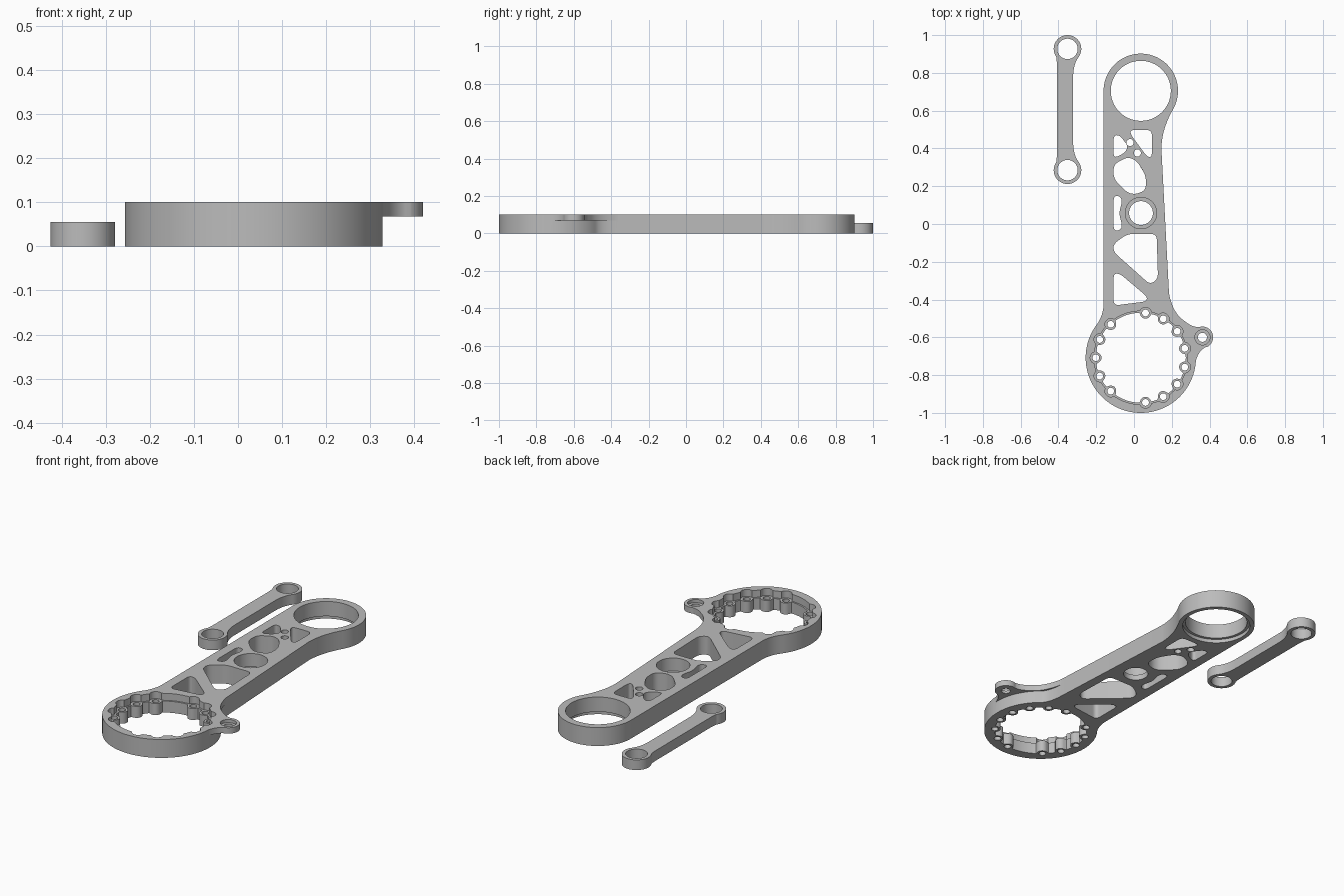
import bpy, bmesh
from math import sin, cos, pi, radians, sqrt
from mathutils import Vector

if "Cube" in bpy.data.objects:
    bpy.data.objects.remove(bpy.data.objects["Cube"])

metal = bpy.data.materials.new("light grey metal")
metal.use_nodes = True
grey = (0.5, 0.5, 0.5, 1)
metal.diffuse_color = grey
metal.node_tree.nodes["Principled BSDF"].inputs["Base Color"].default_value = grey


def arc(c, r, a, b, n=48):
    return [(c[0] + r * cos(radians(a + (b - a) * i / n)),
             c[1] + r * sin(radians(a + (b - a) * i / n))) for i in range(n + 1)]


def circle(c, r, n=64):
    return arc(c, r, 0, 360, n)[:-1]


def bend(p, c, q, n=10):
    """Quadratic curve from p to q pulled toward c."""
    p, c, q = Vector(p), Vector(c), Vector(q)
    return [tuple(p * (1 - t) ** 2 + c * 2 * t * (1 - t) + q * t * t)
            for t in (i / n for i in range(n + 1))]


def rounded(points, r=0.02):
    """Polygon with every corner rounded."""
    pts, out = [Vector(p) for p in points], []
    for i, p in enumerate(pts):
        a, b = pts[i - 1] - p, pts[(i + 1) % len(pts)] - p
        ra, rb = min(r, a.length * 0.45), min(r, b.length * 0.45)
        out += bend(p + a.normalized() * ra, p, p + b.normalized() * rb, 6)
    return out


def prism(name, outline, z0, z1):
    bm = bmesh.new()
    pts = [p for i, p in enumerate(outline)
           if (Vector(p) - Vector(outline[i - 1])).length > 1e-4]
    face = bm.faces.new([bm.verts.new((x, y, z0)) for x, y in pts])
    ext = bmesh.ops.extrude_face_region(bm, geom=[face])
    for v in ext["geom"]:
        if isinstance(v, bmesh.types.BMVert):
            v.co.z = z1
    bmesh.ops.recalc_face_normals(bm, faces=bm.faces)
    me = bpy.data.meshes.new(name)
    bm.to_mesh(me)
    bm.free()
    me.materials.append(metal)
    ob = bpy.data.objects.new(name, me)
    bpy.context.collection.objects.link(ob)
    return ob


def activate(ob):
    bpy.ops.object.select_all(action='DESELECT')
    ob.select_set(True)
    bpy.context.view_layer.objects.active = ob


def combine(ob, outline, z0, z1, op='DIFFERENCE'):
    tool = prism("helper", outline, z0, z1)
    tool.hide_render = True
    mod = ob.modifiers.new("bool", 'BOOLEAN')
    mod.operation, mod.solver, mod.object = op, 'EXACT', tool
    activate(ob)
    bpy.ops.object.modifier_apply(modifier=mod.name)
    bpy.data.objects.remove(tool)


def finish(ob):
    activate(ob)
    bpy.ops.object.shade_smooth_by_angle(angle=radians(30))


TOP = 0.1
LOW, HIGH = -0.05, 0.2      # through-cut range
small, large, boss, lug = (0.036, 0.705), (0.036, -0.708), (0.037, 0.058), (0.362, -0.6)

# Arm body: small ring, tapered beam and large ring in one outline
right_foot = arc(large, 0.292, 50, -217, 110)
outline = arc(small, 0.197, 180, -30)
outline += bend(outline[-1], (0.147, 0.503), (0.145, 0.40))
outline += bend((0.185, -0.36), (0.188, -0.454), right_foot[0])
outline += right_foot
outline += bend(right_foot[-1], (-0.161, -0.482), (-0.161, -0.42))
arm = prism("arm", outline, 0, TOP)

# Thin side lug on the upper part of the large ring
tip = arc(lug, 0.057, 110, -60)
lug_outline = bend((0.18, -0.33), (0.195, -0.47), (0.27, -0.515))
lug_outline += bend((0.27, -0.515), (0.305, -0.545), tip[0]) + tip
lug_outline += bend(tip[-1], (0.335, -0.66), (0.318, -0.765)) + [(0.1, -0.7)]
combine(arm, lug_outline, 0.068, TOP, 'UNION')
combine(arm, circle(lug, 0.024, 32), LOW, HIGH)
combine(arm, circle(lug, 0.04, 32), 0.083, HIGH)

# Small ring bore, with a shallow wider seat underneath
combine(arm, circle(small, 0.159), LOW, HIGH)
combine(arm, circle(small, 0.174), LOW, 0.02)

# Centre bore with a seat cut from above
combine(arm, circle(boss, 0.063), LOW, HIGH)
combine(arm, circle(boss, 0.083), 0.03, HIGH)

# Large ring: scalloped bore, scalloped recess and bolt holes
BOLT_R, LOBE = 0.238, 0.03
bolts = [180 + 24 * i for i in range(15) if i not in (3, 12)]


def scallops(base, side):
    pts = []
    for i in range(360):
        off = min(abs((i - b + 180) % 360 - 180) for b in bolts)
        d, r = radians(off) * BOLT_R, base
        if d < LOBE:
            edge = BOLT_R + side * sqrt(LOBE ** 2 - d * d)
            r = max(r, edge) if side > 0 else min(r, edge)
        pts.append((large[0] + r * cos(radians(i)), large[1] + r * sin(radians(i))))
    return pts


combine(arm, scallops(0.238, -1), LOW, HIGH)
combine(arm, scallops(0.247, 1), 0.062, HIGH)
for b in bolts:
    centre = (large[0] + BOLT_R * cos(radians(b)), large[1] + BOLT_R * sin(radians(b)))
    combine(arm, circle(centre, 0.018, 20), LOW, HIGH)

# Weight-saving windows through the beam
windows = [
    [(-0.108, 0.47), (-0.075, 0.47), (-0.03, 0.41), (-0.05, 0.375), (-0.108, 0.347)],
    [(-0.018, 0.498), (0.095, 0.498), (0.095, 0.355), (0.07, 0.355), (-0.018, 0.475)],
    [(-0.035, 0.355), (0.015, 0.335), (0.063, 0.255), (0.063, 0.18),
     (0.01, 0.157), (-0.035, 0.165), (-0.108, 0.24), (-0.108, 0.315)],
    [(-0.108, 0.148), (-0.075, 0.148), (-0.062, 0.12), (-0.08, 0.058),
     (-0.062, -0.01), (-0.075, -0.034), (-0.108, -0.034)],
    [(-0.035, -0.053), (0.12, -0.053), (0.127, -0.29), (0.085, -0.32),
     (-0.108, -0.148), (-0.108, -0.105)],
    [(-0.108, -0.263), (-0.075, -0.263), (0.07, -0.385), (0.065, -0.41), (-0.108, -0.432)],
]
for w in windows:
    combine(arm, rounded(w, 0.03), LOW, HIGH)
for c in ((-0.021, 0.431), (0.018, 0.376)):
    combine(arm, circle(c, 0.019, 24), LOW, HIGH)
finish(arm)

# Separate link: two eyes joined by a narrower bar
eye_top, mid = (-0.352, 0.927), 0.606
cap = arc(eye_top, 0.073, 215, -35)
half = bend((-0.408, 0.80), (-0.407, 0.86), cap[0]) + cap
half += bend(cap[-1], (-0.322, 0.845), (-0.322, 0.78))
link = prism("link", half + [(x, 2 * mid - y) for x, y in reversed(half)], 0, 0.055)
for y in (eye_top[1], 2 * mid - eye_top[1]):
    combine(link, circle((eye_top[0], y), 0.054, 48), LOW, HIGH)
finish(link)
